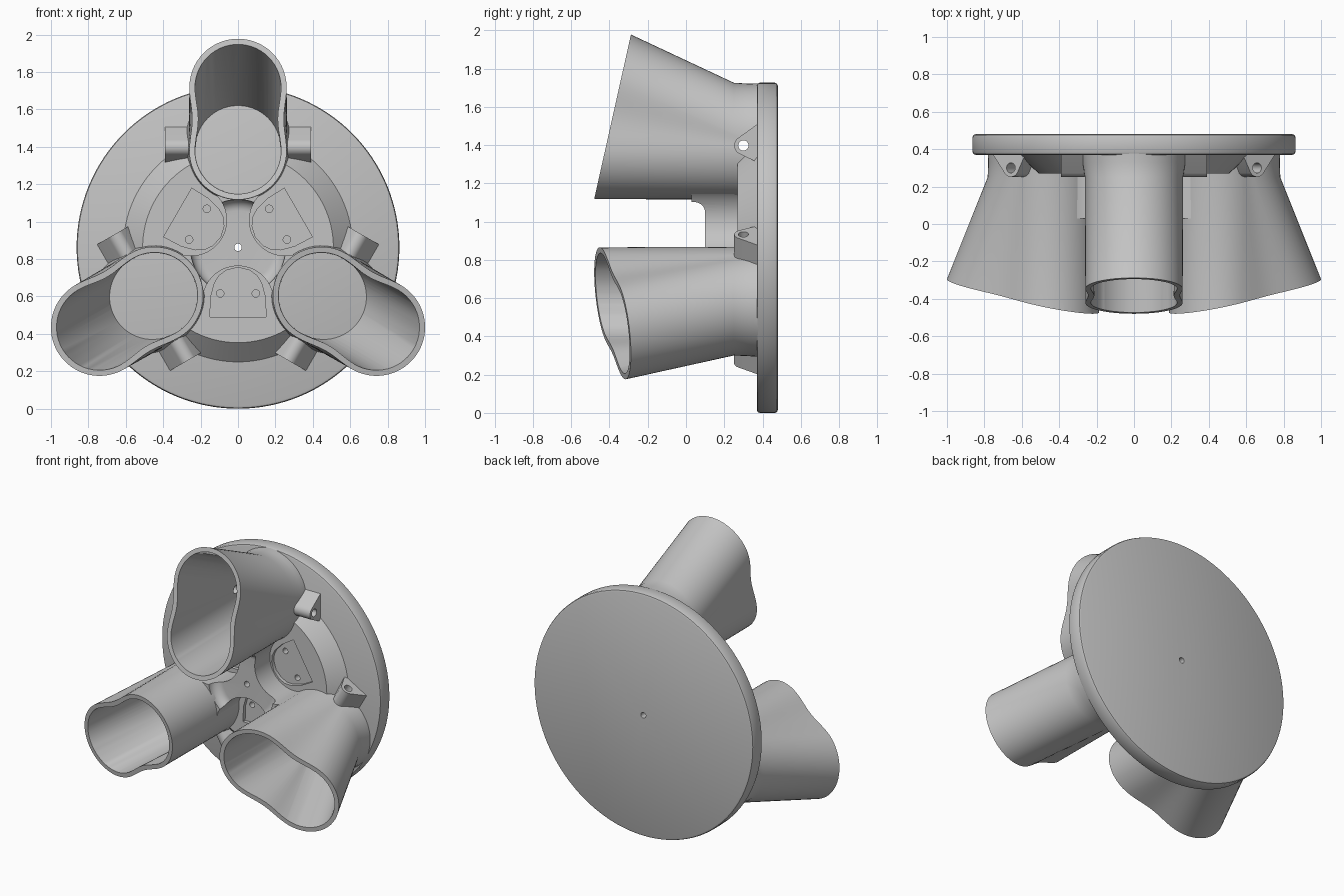
import bpy, bmesh
from math import sin, cos, pi, radians

if "Cube" in bpy.data.objects:
    bpy.data.objects.remove(bpy.data.objects["Cube"], do_unlink=True)

AXIS_Z = 0.863                  # height of the main axis, which runs along y
TURNS = [0, 120, 240]           # threefold repeat around the axis
DISC_FRONT, DISC_BACK, HUB_FRONT = 0.37, 0.48, 0.27

grey = bpy.data.materials.new("plain_grey")
grey.use_nodes = True
grey.diffuse_color = (0.55, 0.55, 0.55, 1)
grey.node_tree.nodes["Principled BSDF"].inputs["Base Color"].default_value = (0.55, 0.55, 0.55, 1)


def loft(name, rings, turn=0):
    """Closed solid through matching rings, turned around the main axis."""
    bm = bmesh.new()
    rows = [[bm.verts.new(p) for p in ring] for ring in rings]
    n = len(rows[0])
    for a, b in zip(rows, rows[1:]):
        for i in range(n):
            j = (i + 1) % n
            bm.faces.new((a[i], a[j], b[j], b[i]))
    bm.faces.new(rows[0])
    bm.faces.new(rows[-1])
    bmesh.ops.recalc_face_normals(bm, faces=bm.faces)
    mesh = bpy.data.meshes.new(name)
    bm.to_mesh(mesh)
    bm.free()
    mesh.materials.append(grey)
    obj = bpy.data.objects.new(name, mesh)
    obj.location.z = AXIS_Z
    obj.rotation_euler.y = radians(turn)
    bpy.context.collection.objects.link(obj)
    return obj


def circle(r, y, n=64, x=0, z=0):
    return [(x + r * cos(2 * pi * i / n), y, z + r * sin(2 * pi * i / n)) for i in range(n)]


def outline(points, y):
    return [(x, y, z) for x, z in points]


def slot(near, far, r, depth, pinch=0.0):
    """Slot section with a slight waist; depth gives y from the radial distance."""
    pts, arc, side = [], 28, 10
    for i in range(arc + 1):
        a = pi * i / arc
        pts.append((r * cos(a), far + r * sin(a)))
    waist = [(r - pinch * (1 - cos(2 * pi * k / side)) / 2, far + (near - far) * k / side)
             for k in range(1, side)]
    pts += [(-x, z) for x, z in waist]
    for i in range(arc + 1):
        a = pi + pi * i / arc
        pts.append((r * cos(a), near + r * sin(a)))
    pts += [(x, z) for x, z in reversed(waist)]
    return [(x, depth(z), z) for x, z in pts]


def cut(obj, cutters):
    bpy.context.view_layer.objects.active = obj
    for c in cutters:
        m = obj.modifiers.new("cut", 'BOOLEAN')
        m.operation, m.solver, m.object = 'DIFFERENCE', 'EXACT', c
        bpy.ops.object.modifier_apply(modifier=m.name)


def flat(y):
    return lambda z: y


def mouth(shift=0.0):
    return lambda z: -0.48 + 0.2235 * (z - 0.255) + shift


# Cutters: centre bore, tube cavities, cross pin holes
bore = loft("bore_cutter", [circle(0.02, -0.2, 24), circle(0.02, 0.6, 24)])
cavities = [loft("cavity_cutter", [
    slot(0.515, 0.52, 0.228, flat(0.39)),
    slot(0.515, 0.855, 0.23, mouth(), 0.018),
    slot(0.515, 0.855, 0.23, mouth(-0.1), 0.018)], t) for t in TURNS]
pins = [loft("pin_cutter", [[(x, 0.3 + 0.027 * cos(a * pi / 12), 0.535 + 0.027 * sin(a * pi / 12))
                             for a in range(24)] for x in (-0.5, 0.5)], t) for t in TURNS]
helpers = [bore] + cavities + pins
parts = []

# Back disc with softened rim
R, B = 0.863, 0.015
disc = loft("back_disc", [circle(r, y, 128) for r, y in (
    (R - B, DISC_FRONT), (R - B * 0.3, DISC_FRONT + B * 0.3), (R, DISC_FRONT + B),
    (R, DISC_BACK - B), (R - B * 0.3, DISC_BACK - B * 0.3), (R - B, DISC_BACK))])
cut(disc, [bore])
parts.append(disc)

# Raised conical hub with three shallow pockets, each with two screw holes
hub = loft("hub", [circle(0.51, HUB_FRONT, 96), circle(0.615, 0.372, 96)])
half = [(0.15, -0.372), (0.146, -0.265), (0.125, -0.19), (0.1, -0.15), (0.06, -0.122)]
pocket = half + [(0, -0.108)] + [(-x, z) for x, z in reversed(half)]
hub_cutters = []
for t in TURNS:
    hub_cutters.append(loft("pocket_cutter", [outline(pocket, 0.2), outline(pocket, 0.295)], t))
    for x in (-0.095, 0.095):
        hub_cutters.append(loft("screw_cutter", [
            circle(0.02, y, 20, x, -0.247) for y in (0.2, 0.35)], t))
cut(hub, hub_cutters + cavities + [bore])
parts.append(hub)

# Three-armed web joining the tubes, filleted up to their walls
corners = [(0.515 * sin(radians(t)), 0.515 * cos(radians(t))) for t in TURNS]
web = loft("web", [outline(corners, 0.03), outline(corners, 0.3)])
scoops = [loft("scoop_cutter", [circle(0.19, y, 64, 0, -0.29) for y in (-0.1, 0.4)], t) for t in TURNS]
fillet = [circle(0.195 + 0.06 * sin(k * pi / 16), 0.04 + 0.06 * cos(k * pi / 16), 96) for k in range(9)]
face_cutter = loft("web_face_cutter", fillet + [circle(0.255, -0.2, 96)])
cut(web, scoops + [face_cutter] + cavities + [bore])
parts.append(web)
helpers += hub_cutters + scoops + [face_cutter]

# Flared tubes and their pin lugs
for t, cavity, pin in zip(TURNS, cavities, pins):
    tube = loft("flared_tube", [
        slot(0.515, 0.58, 0.28, flat(0.38)),
        slot(0.515, 0.583, 0.275, flat(0.33)),
        slot(0.515, 0.60, 0.263, flat(0.25)),
        slot(0.515, 0.855, 0.26, mouth(), 0.015)], t)
    cut(tube, [cavity, pin])
    parts.append(tube)
    tip = [(0.3 + 0.048 * cos(a), 0.535 + 0.048 * sin(a))
           for a in [radians(125 + 11 * k) for k in range(11)]]
    lug = [(0.375, 0.648)] + tip + [(0.375, 0.445)]
    for s in (-1, 1):
        tab = loft("pin_lug", [[(s * x, y, z) for y, z in lug] for x in (0.245, 0.39)], t)
        cut(tab, [pin])
        parts.append(tab)

for h in helpers:
    bpy.data.objects.remove(h, do_unlink=True)

# Smooth shading with crisp edges
bpy.ops.object.select_all(action='DESELECT')
for p in parts:
    p.select_set(True)
bpy.context.view_layer.objects.active = parts[0]
bpy.ops.object.shade_smooth_by_angle(angle=radians(30))
